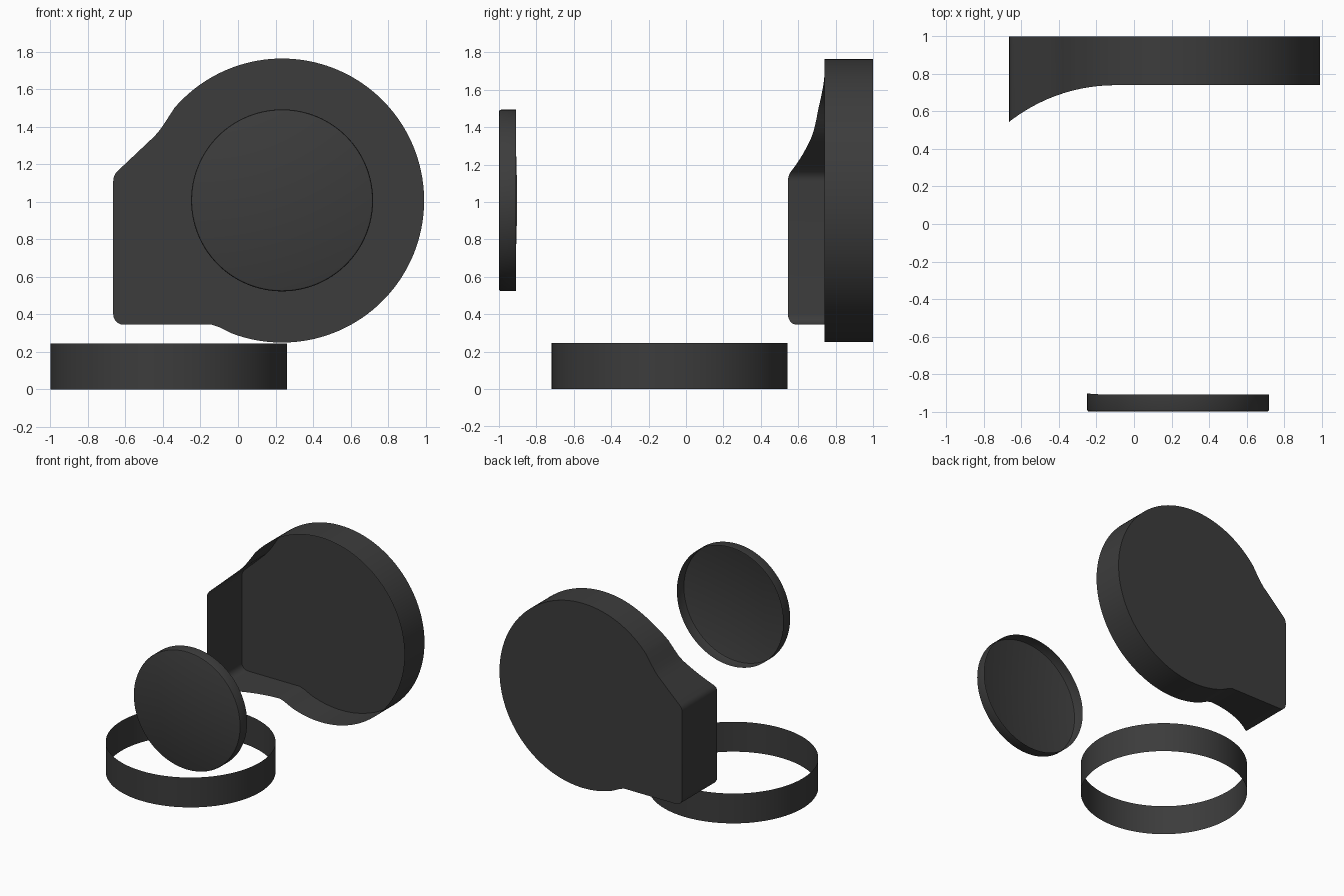
import bpy, bmesh
from math import sin, cos, radians, sqrt, pi

if "Cube" in bpy.data.objects:
    bpy.data.objects.remove(bpy.data.objects["Cube"])

mat = bpy.data.materials.new("dark_grey")
mat.diffuse_color = (0.045, 0.045, 0.045, 1)
mat.use_nodes = True
mat.node_tree.nodes["Principled BSDF"].inputs["Base Color"].default_value = mat.diffuse_color


def loft(name, loops, cap=False):
    """Join closed loops of equal length into a thin shell; optionally cap the last loop."""
    bm = bmesh.new()
    rings = [[bm.verts.new(p) for p in loop] for loop in loops]
    n = len(rings[0])
    for a, b in zip(rings, rings[1:]):
        for i in range(n):
            j = (i + 1) % n
            bm.faces.new((a[i], a[j], b[j], b[i]))
    if cap:
        bm.faces.new(rings[-1])
    bmesh.ops.recalc_face_normals(bm, faces=bm.faces)
    mesh = bpy.data.meshes.new(name)
    bm.to_mesh(mesh)
    bm.free()
    obj = bpy.data.objects.new(name, mesh)
    bpy.context.collection.objects.link(obj)
    mesh.materials.append(mat)
    bpy.ops.object.select_all(action='DESELECT')
    obj.select_set(True)
    bpy.context.view_layer.objects.active = obj
    bpy.ops.object.shade_smooth_by_angle(angle=radians(30))
    return obj


def arc(cx, cz, r, a0, a1, n):
    return [(cx + r * cos(radians(a0 + (a1 - a0) * i / n)),
             cz + r * sin(radians(a0 + (a1 - a0) * i / n))) for i in range(n + 1)]


def line(p, q, n):
    """Interior points between p and q."""
    return [(p[0] + (q[0] - p[0]) * i / n, p[1] + (q[1] - p[1]) * i / n) for i in range(1, n)]


# Open band lying on the floor
angles = [2 * pi * i / 128 for i in range(128)]
loft("band", [[(-0.369 + 0.631 * cos(a), -0.087 + 0.631 * sin(a), z) for a in angles]
              for z in (0, 0.245)])


# Shallow cap, open at the back, with a small rounded front edge
def cap_loop(r, y, lip=False):
    pts = []
    for a in angles:
        x = 0.235 + r * cos(a)
        pts.append((x, y + (0.3 * max(0, -0.1 - x) ** 2 if lip else 0), 1.008 + r * sin(a)))
    return pts


loft("round_cap", [cap_loop(0.485, -0.91, True), cap_loop(0.485, -0.99),
                   cap_loop(0.482, -0.997), cap_loop(0.475, -1.0)], cap=True)

# Housing: round outline blending into a squared side, open at the front
outline = arc(0.235, 1.007, 0.757, 139.3, -110.5, 96)
outline += [(-0.06, 0.312), (-0.10, 0.332), (-0.14, 0.345)]
outline += line((-0.14, 0.345), (-0.61, 0.345), 10)
outline += arc(-0.61, 0.40, 0.055, 270, 180, 6)
outline += arc(-0.595, 1.112, 0.07, 180, 135, 4)
outline += line(outline[-1], (-0.445, 1.35), 6)
outline += [(-0.445, 1.35), (-0.415, 1.385), (-0.38, 1.437)]


def front_y(x):
    d = min(0, x + 0.1)
    return 0.74 - (0.916 - sqrt(0.916 ** 2 - d * d))


loft("housing", [[(x, front_y(x), z) for x, z in outline],
                 [(x, 1.0, z) for x, z in outline]], cap=True)
